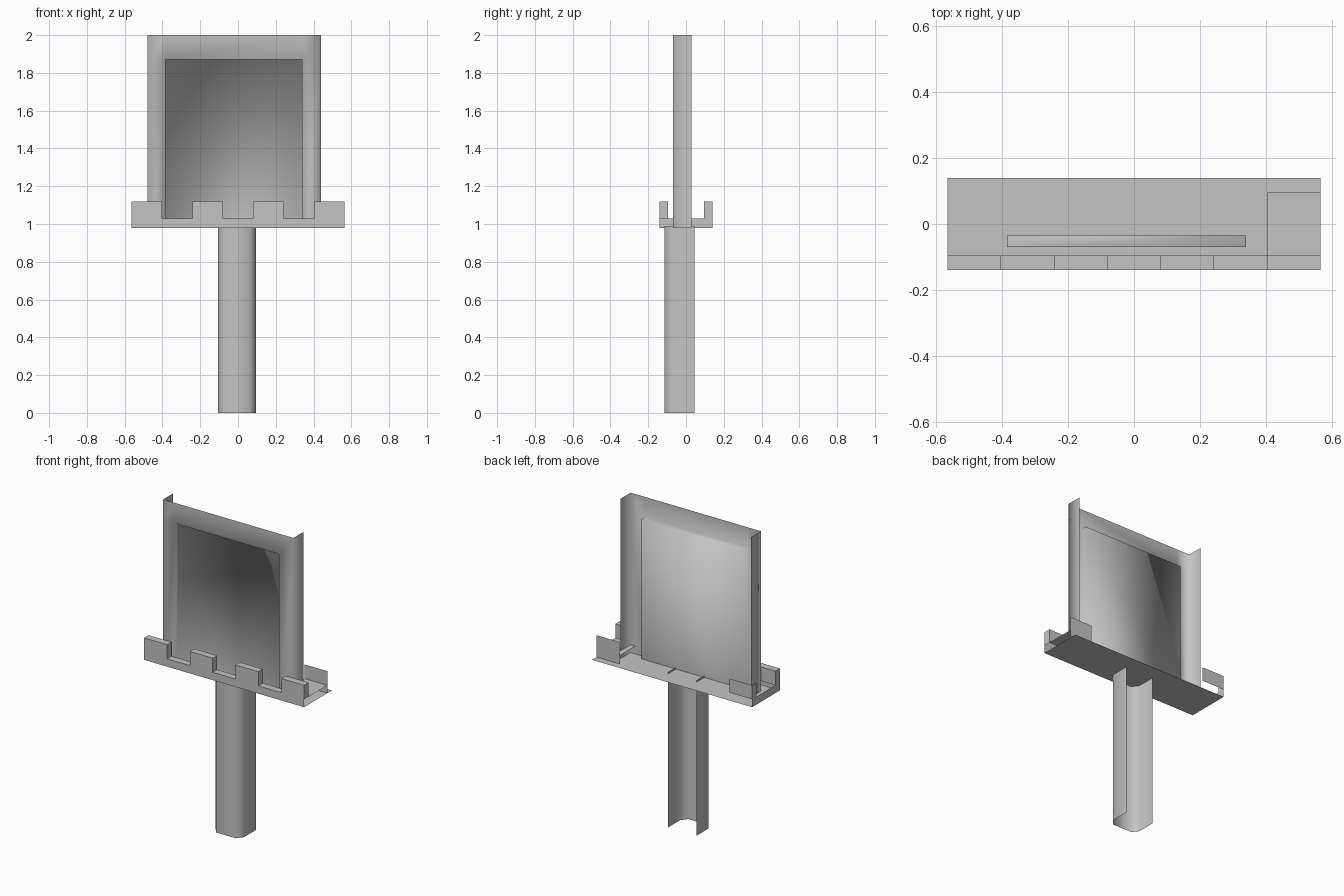
import bpy
import bmesh

cube = bpy.data.objects.get("Cube")
if cube:
    bpy.data.objects.remove(cube, do_unlink=True)

grey = bpy.data.materials.new("plain_grey")
grey.use_nodes = True
colour = (0.55, 0.55, 0.55, 1)
grey.diffuse_color = colour
grey.node_tree.nodes["Principled BSDF"].inputs["Base Color"].default_value = colour


def wall(path, low, high):
    """Upright sheets that follow a plan path."""
    return [[(*a, low), (*b, low), (*b, high), (*a, high)] for a, b in zip(path, path[1:])]


def level(x0, x1, y0, y1, z):
    """A flat sheet at one height."""
    return [[(x0, y0, z), (x1, y0, z), (x1, y1, z), (x0, y1, z)]]


def sheet_object(name, faces, smooth=True):
    """Welds thin sheets into one object."""
    bm = bmesh.new()
    for face in faces:
        bm.faces.new([bm.verts.new(p) for p in face])
    bmesh.ops.remove_doubles(bm, verts=bm.verts, dist=0.0005)
    bmesh.ops.recalc_face_normals(bm, faces=bm.faces)
    for face in bm.faces:
        face.smooth = smooth
    mesh = bpy.data.meshes.new(name)
    bm.to_mesh(mesh)
    bm.free()
    mesh.materials.append(grey)
    obj = bpy.data.objects.new(name, mesh)
    bpy.context.collection.objects.link(obj)
    return obj


# Post: chamfered channel, open at the back
post = [(-.105, .045), (-.105, -.075), (-.075, -.115), (.065, -.115), (.095, -.075), (.095, .045)]
sheet_object("post", wall(post, 0, .99))

# Upright panel: back flanges and a shallow recess in the front
floor_z, low_z, high_z = .98, 1.03, 1.12
left, right, recess_l, recess_r = -.48, .44, -.385, .34
face_y, recess_y, flange_y, recess_top = -.07, -.035, .03, 1.87
start = [(left, flange_y), (left, face_y), (recess_l, face_y)]
end = [(recess_r, face_y), (right, face_y), (right, flange_y)]
recess = [(recess_l, recess_y), (recess_r, recess_y)]
panel = wall(start + recess + end, floor_z, recess_top)
panel += wall(start + end, recess_top, 2)
panel += level(recess_l, recess_r, face_y, recess_y, recess_top)
sheet_object("panel", panel)

# Tray floor, with a raised step at one end
half, outer, inner = .565, .14, .095
sheet_object("tray_floor", level(-half, half, -outer, outer, floor_z))
sheet_object("tray_step", level(.405, half, -inner, inner, low_z))

# Front rim: seven bays, alternately high and low
bay = 2 * half / 7
rim = []
for i in range(7):
    x0, x1 = -half + i * bay, -half + (i + 1) * bay
    rim += wall([(x0, -outer), (x1, -outer)], floor_z, low_z)
    if i % 2 == 0:
        rim += wall([(x0, -inner), (x0, -outer), (x1, -outer), (x1, -inner), (x0, -inner)], low_z, high_z)
        rim += level(x0, x1, -outer, -inner, high_z)
    else:
        rim += level(x0, x1, -outer, -inner, low_z)
sheet_object("front_rim", rim, smooth=False)

# Back corner tabs: one on the outer line, one on the inner line
sheet_object("back_tab_right", wall([(-half, outer), (-half + bay, outer)], low_z, high_z))
sheet_object("back_tab_left", wall([(half - bay, inner), (half, inner)], floor_z, high_z))

# U-shaped end cap on one end of the tray
cap = wall([(-half, -outer), (-half, -inner), (-half, inner), (-half, outer)], floor_z, low_z)
cap += wall([(-half, inner), (-half, outer)], low_z, high_z)
sheet_object("end_cap", cap)
